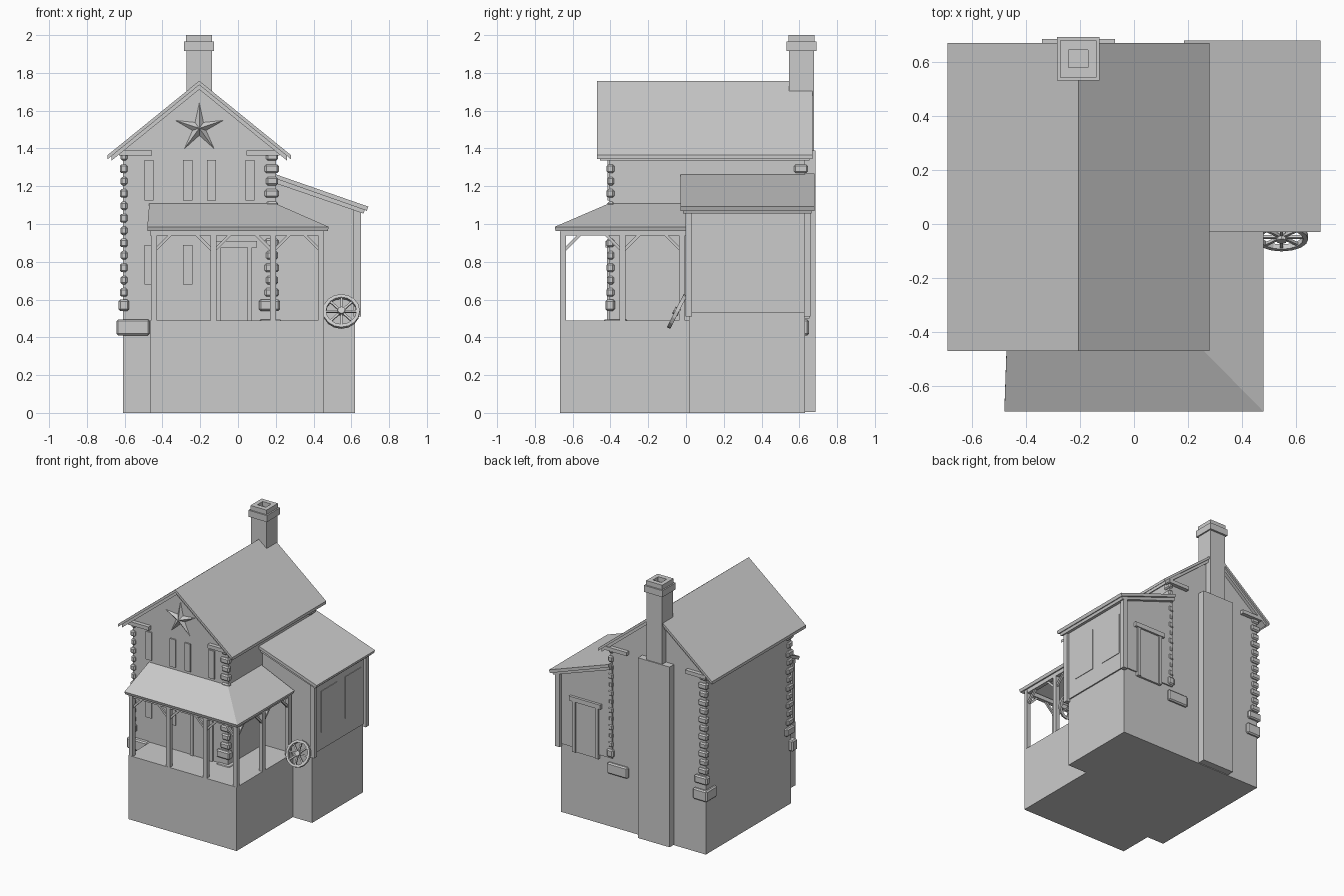
import bpy, bmesh, math
from mathutils import Vector, Matrix

if "Cube" in bpy.data.objects:
    bpy.data.objects.remove(bpy.data.objects["Cube"])


def mesh_obj(name, verts, faces):
    me = bpy.data.meshes.new(name)
    me.from_pydata(verts, [], faces)
    bm = bmesh.new()
    bm.from_mesh(me)
    bmesh.ops.recalc_face_normals(bm, faces=bm.faces)
    bm.to_mesh(me)
    bm.free()
    ob = bpy.data.objects.new(name, me)
    bpy.context.collection.objects.link(ob)
    return ob


def prism(name, prof, y0, y1):
    """Extrude an x-z profile along y."""
    n = len(prof)
    v = [(x, y, z) for y in (y0, y1) for x, z in prof]
    f = [list(range(n)), list(range(2 * n - 1, n - 1, -1))]
    f += [[i, (i + 1) % n, n + (i + 1) % n, n + i] for i in range(n)]
    return mesh_obj(name, v, f)


def box(name, x0, x1, y0, y1, z0, z1, bevel=0):
    ob = prism(name, [(x0, z0), (x1, z0), (x1, z1), (x0, z1)], y0, y1)
    if bevel:
        m = ob.modifiers.new("bevel", 'BEVEL')
        m.width = bevel
        m.segments = 1
    return ob


def beam(name, a, b, t):
    """Square bar between two points."""
    a, b = Vector(a), Vector(b)
    d = b - a
    ob = box(name, -t / 2, t / 2, -t / 2, t / 2, -d.length / 2, d.length / 2)
    ob.matrix_world = Matrix.Translation((a + b) / 2) @ d.to_track_quat('Z', 'Y').to_matrix().to_4x4()
    return ob


CX, L, R, F, B = -0.205, -0.61, 0.2, -0.405, 0.63   # main house extents

# Main house with gable, lean-to, porch deck
prism("house_walls", [(L, 0), (R, 0), (R, 1.40), (CX, 1.725), (L, 1.40)], F, B)
box("lean_to_base", R - 0.02, 0.62, 0.016, B, 0, 0.53)
prism("lean_to_walls", [(R - 0.02, 0.53), (0.63, 0.53), (0.63, 1.08), (R - 0.02, 1.235)], 0.01, 0.64)
box("porch_base", -0.465, 0.455, -0.667, 0.016, 0, 0.49)

# Main roof: slab and inset barge layer
def gable(name, half, top, slope, t, y0, y1):
    e = top - slope * half
    prism(name, [(CX - half, e), (CX, top), (CX + half, e), (CX + half, e - t),
                 (CX, top - t), (CX - half, e - t)], y0, y1)


gable("main_roof", 0.485, 1.758, 0.81, 0.022, -0.47, 0.67)
gable("roof_underlay", 0.465, 1.737, 0.81, 0.025, -0.455, 0.655)

# Lean-to roof
prism("lean_to_roof", [(0.185, 1.268), (0.69, 1.092), (0.682, 1.07), (0.185, 1.245)], -0.03, 0.68)
prism("lean_to_roof_underlay", [(0.185, 1.246), (0.672, 1.077), (0.665, 1.055), (0.185, 1.22)], -0.015, 0.665)
for y in (-0.002, 0.625):
    box("lean_to_corner_post", 0.612, 0.65, y, y + 0.035, 0.51, 1.075)

# Hipped porch roof
roof = mesh_obj("porch_roof", [(-0.48, -0.695, 0.985), (0.48, -0.695, 0.985), (0.48, 0, 0.985),
                               (R, 0, 1.108), (R, -0.41, 1.108), (-0.47, -0.41, 1.108)],
                [(0, 1, 4, 5), (1, 2, 3, 4)])
m = roof.modifiers.new("thick", 'SOLIDIFY')
m.thickness = 0.024
m.offset = -1

# Porch posts, beams and diagonal braces
PX, PY = (-0.445, -0.13, 0.185, 0.44), (-0.65, -0.335, -0.02)
ZB = 0.955
box("porch_front_beam", -0.465, 0.455, -0.665, -0.635, 0.94, 0.972)
box("porch_side_beam", 0.425, 0.455, -0.665, 0.0, 0.94, 0.972)
box("porch_left_beam", -0.46, -0.43, -0.665, F, 0.945, 0.97)
for p in [(x, PY[0]) for x in PX] + [(PX[3], y) for y in PY[1:]]:
    box("porch_post", p[0] - 0.016, p[0] + 0.016, p[1] - 0.016, p[1] + 0.016, 0.49, 0.96)
for i, x in enumerate(PX):
    for s in (-1, 1):
        if (i, s) not in ((0, -1), (3, 1)):
            beam("front_brace", (x, PY[0], 0.855), (x + s * 0.10, PY[0], ZB), 0.016)
for i, y in enumerate(PY):
    for s in (-1, 1):
        if (i, s) not in ((0, -1), (2, 1)):
            beam("side_brace", (PX[3], y, 0.855), (PX[3], y + s * 0.10, ZB), 0.016)

# Corner stones; long side alternates from corner to corner
corners = [(L, F, 1, 1, False), (R, F, -1, 1, True), (R, B, -1, -1, False), (L, B, 1, -1, True)]


def corner_block(name, c, lx, ly, z0, z1, out):
    x, y, sx, sy, _ = c
    xs = sorted((x - sx * out, x + sx * (lx - out)))
    ys = sorted((y - sy * out, y + sy * (ly - out)))
    box(name, *xs, *ys, z0, z1, 0.009)


for c in corners:
    lng = c[4]
    for i in range(12):
        z = 0.615 + i * 0.0655
        k = 0.012 if i % 2 else 0.0
        a, b = 0.075 - k, 0.042 - k / 2
        corner_block("corner_stone", c, a if lng else b, b if lng else a, z, z + 0.045,
                     0.016 - k / 3)
    a, b = (0.11, 0.05) if lng else (0.055, 0.10)
    corner_block("corner_foot_upper", c, a, b, 0.54, 0.60, 0.022)
    a, b = (0.12, 0.13) if lng else (0.175, 0.06)
    corner_block("corner_foot", c, a, b, 0.41, 0.495, 0.033 if c[1] == F else 0.02)
    # Eave return under the gable
    xs = sorted((c[0] - c[2] * 0.02, c[0] + c[2] * 0.155))
    ys = sorted((c[1] - c[3] * 0.03, c[1] + c[3] * 0.02))
    box("eave_return", *xs, *ys, 1.362, 1.39)

# Window shutters on front and lean-to side
for x0, z0, z1 in ((-0.495, 1.125, 1.34), (-0.165, 1.125, 1.34), (-0.495, 0.68, 0.89)):
    for dx in (0, 0.205):
        box("shutter", x0 + dx, x0 + dx + 0.048, F - 0.01, F + 0.01, z0, z1)
for y0 in (0.11, 0.40):
    box("lean_to_window", 0.62, 0.634, y0, y0 + 0.19, 0.66, 0.98)


# Doors with frame and lintel
def door(name, x0, x1, y, s, z0, z1):
    def part(suffix, a, b, d, za, zb):
        box(name + suffix, a, b, *sorted((y - s * 0.01, y + s * d)), za, zb)
    part("_left_jamb", x0, x0 + 0.025, 0.014, z0, z1)
    part("_right_jamb", x1 - 0.025, x1, 0.014, z0, z1)
    part("_panel", x0 + 0.02, x1 - 0.02, 0.005, z0, z1)
    part("_lintel", x0 - 0.022, x1 + 0.025, 0.02, z1, z1 + 0.035)


door("front_door", -0.115, 0.075, F, -1, 0.49, 0.875)
door("back_door", 0.29, 0.51, 0.64, 1, 0.50, 0.89)

# Chimney
box("chimney_breast", -0.34, -0.07, 0.60, 0.685, 0.005, 1.39)
box("chimney_shaft", -0.272, -0.138, 0.545, 0.677, 1.30, 1.92)
box("chimney_cap", -0.285, -0.127, 0.532, 0.692, 1.915, 1.965)
y0, y1, x0, x1 = 0.543, 0.68, -0.274, -0.138
for a in ((x0, x1, y0, 0.58), (x0, x1, 0.645, y1), (x0, -0.242, 0.58, 0.645), (-0.17, x1, 0.58, 0.645)):
    box("chimney_rim", *a, 1.96, 2.0)

# Faceted five-point gable star
pts = []
for i in range(10):
    r, a = (0.134, 0.038)[i % 2], math.pi / 2 + i * math.pi / 5
    pts.append((CX + r * math.cos(a), F, 1.507 + r * math.sin(a)))
mesh_obj("gable_star", pts + [(CX, F - 0.03, 1.507)],
         [(i, (i + 1) % 10, 10) for i in range(10)] + [tuple(range(9, -1, -1))])

# Leaning wagon wheel
M = Matrix.Translation((0.547, -0.048, 0.537)) @ Matrix.Rotation(math.radians(-27), 4, 'X')
N = 16
v, f = [], []
for i in range(N):
    a = 2 * math.pi * i / N
    for r, y in ((0.098, -0.01), (0.098, 0.01), (0.08, 0.01), (0.08, -0.01)):
        v.append((r * math.cos(a), y, r * math.sin(a)))
    for k in range(4):
        j, q = (i + 1) % N, (k + 1) % 4
        f.append((4 * i + k, 4 * j + k, 4 * j + q, 4 * i + q))
mesh_obj("wheel_rim", v, f).matrix_world = M
hub = [(0.02 * math.cos(i * math.pi / 4), 0.02 * math.sin(i * math.pi / 4)) for i in range(8)]
prism("wheel_hub", hub, -0.018, 0.014).matrix_world = M
for i in range(8):
    a = i * math.pi / 4
    d = Vector((math.cos(a), 0, math.sin(a)))
    s = beam("wheel_spoke", d * 0.015, d * 0.085, 0.011)
    s.matrix_world = M @ s.matrix_world
